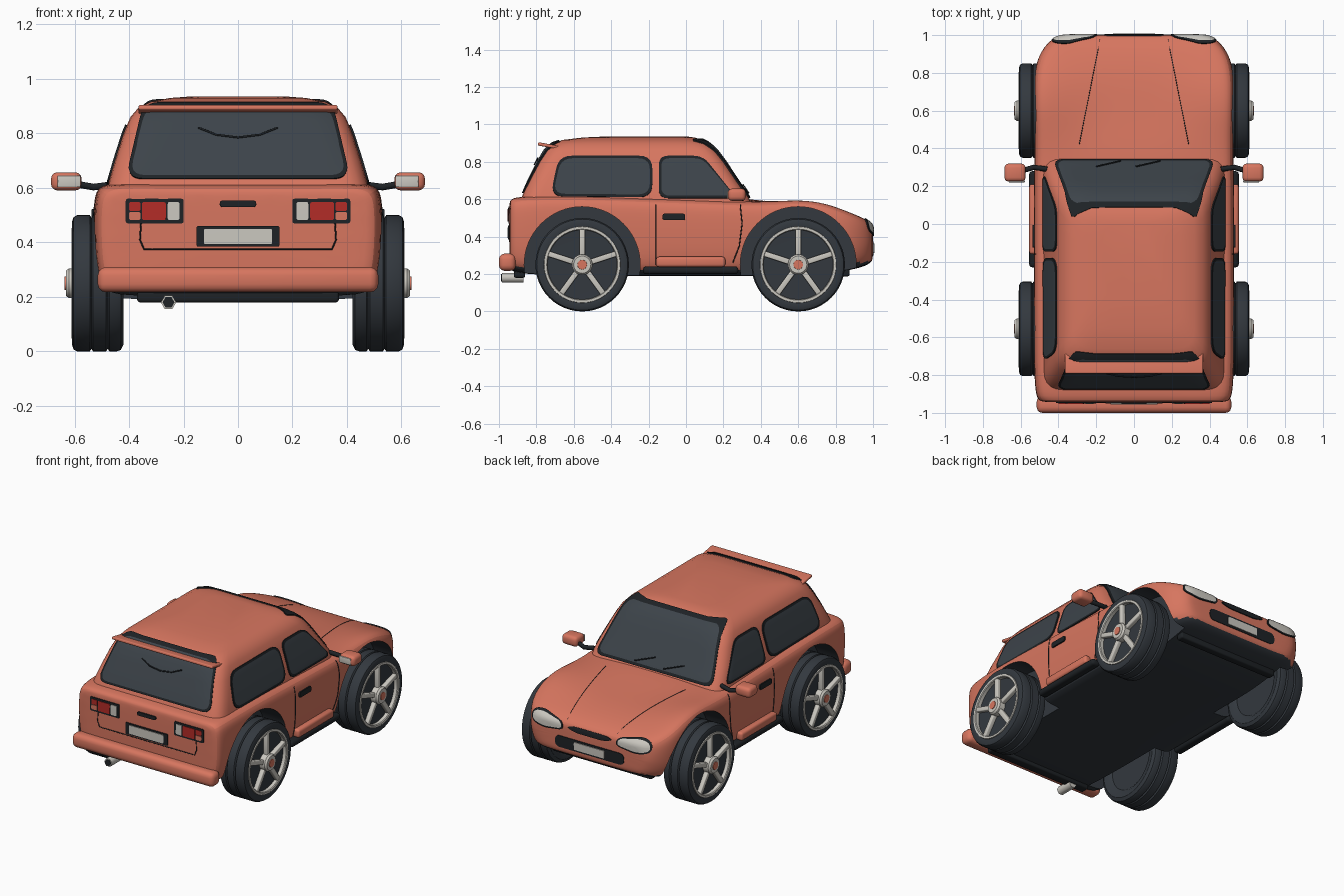
import bpy, bmesh
from math import pi, sin, cos
from mathutils import Vector, Matrix
from mathutils.bvhtree import BVHTree

cube = bpy.data.objects.get("Cube")
if cube:
    bpy.data.objects.remove(cube, do_unlink=True)


def material(name, rgb):
    m = bpy.data.materials.new(name)
    m.use_nodes = True
    m.diffuse_color = (*rgb, 1)
    m.node_tree.nodes["Principled BSDF"].inputs["Base Color"].default_value = (*rgb, 1)
    return m


PAINT = material("coral_paint", (0.68, 0.18, 0.115))
DARK = material("dark_rubber", (0.033, 0.04, 0.049))
GLASS = material("smoked_glass", (0.046, 0.057, 0.068))
TRIM = material("black_trim", (0.013, 0.016, 0.019))
LIGHT = material("pale_grey", (0.6, 0.58, 0.53))
RED = material("lamp_red", (0.45, 0.025, 0.02))


def smooth(ob):
    bpy.ops.object.select_all(action="DESELECT")
    ob.select_set(True)
    bpy.context.view_layer.objects.active = ob
    bpy.ops.object.shade_smooth_by_angle(angle=0.6)


def add(name, bm, mats):
    me = bpy.data.meshes.new(name)
    bm.to_mesh(me)
    bm.free()
    ob = bpy.data.objects.new(name, me)
    bpy.context.collection.objects.link(ob)
    for m in mats:
        me.materials.append(m)
    smooth(ob)
    return ob


def skin(name, rings, mats, caps=True, rims=0, facing=None):
    """Joins closed rings of points; the first few bands may use the second material."""
    bm = bmesh.new()
    vr = [[bm.verts.new(p) for p in r] for r in rings]
    n = len(rings[0])
    for i in range(len(vr) - 1):
        for j in range(n):
            k = (j + 1) % n
            f = bm.faces.new((vr[i][j], vr[i][k], vr[i + 1][k], vr[i + 1][j]))
            f.material_index = int(i < rims)
    if caps:
        bm.faces.new(vr[0])
        bm.faces.new(vr[-1])
    bmesh.ops.remove_doubles(bm, verts=bm.verts, dist=1e-5)
    bmesh.ops.recalc_face_normals(bm, faces=bm.faces)
    if facing and sum(f.normal.dot(facing) * f.calc_area() for f in bm.faces) < 0:
        bmesh.ops.reverse_faces(bm, faces=bm.faces)
    return add(name, bm, mats)


def round_poly(corners, r, arc=5, seg=8):
    pts, n = [], len(corners)
    cs = [Vector(c) for c in corners]
    arcs = []
    for i, c in enumerate(cs):
        a, b = cs[i - 1] - c, cs[(i + 1) % n] - c
        p = c + a.normalized() * min(r, a.length * 0.48)
        q = c + b.normalized() * min(r, b.length * 0.48)
        arcs.append([p.lerp(c, t).lerp(c.lerp(q, t), t) for t in [k / arc for k in range(arc + 1)]])
    for i, a in enumerate(arcs):
        nxt = arcs[(i + 1) % n][0]
        pts += a + [a[-1].lerp(nxt, k / seg) for k in range(1, seg)]
    return pts


def rect(x0, x1, z0, z1):
    return [(x0, z0), (x1, z0), (x1, z1), (x0, z1)]


def lathe(name, profile, s, y, z, mat, caps=False, n=48):
    return skin(name, [[(s * x, y + r * cos(2 * pi * k / n), z + r * sin(2 * pi * k / n))
                        for k in range(n)] for x, r in profile], [mat], caps)


def box(name, loc, size, mat, bevel=0.01, turn=None):
    bm = bmesh.new()
    bmesh.ops.create_cube(bm, size=1, matrix=Matrix.Diagonal((*size, 1)))
    bmesh.ops.bevel(bm, geom=bm.edges[:], offset=bevel, segments=3, profile=0.5, affect="EDGES")
    bm.transform(Matrix.Translation(loc) @ (turn or Matrix()))
    return add(name, bm, [mat])


def tube(name, pts, r, mat):
    cu = bpy.data.curves.new(name, "CURVE")
    cu.dimensions, cu.bevel_depth, cu.bevel_resolution, cu.use_fill_caps = "3D", r, 1, True
    sp = cu.splines.new("POLY")
    sp.points.add(len(pts) - 1)
    for p, co in zip(sp.points, pts):
        p.co = (*co, 1)
    cu.materials.append(mat)
    ob = bpy.data.objects.new(name, cu)
    bpy.context.collection.objects.link(ob)


# Lower body: stations of (y, half width, bottom, centre top, fender top)
STATIONS = [(-.945, .46, .25, .575, .575), (-.94, .505, .22, .6, .6), (-.89, .527, .2, .615, .615),
            (-.6, .532, .19, .62, .62), (-.2, .53, .19, .61, .605), (.2, .53, .19, .605, .592),
            (.36, .527, .19, .6, .585), (.5, .528, .19, .58, .592), (.62, .532, .19, .565, .6),
            (.75, .532, .2, .55, .582), (.87, .517, .22, .525, .533), (.955, .465, .24, .495, .497),
            (.995, .41, .265, .465, .465), (1.0, .35, .29, .44, .44)]
rings = []
for y, w, zb, zc, zf in STATIONS:
    half = [(.75, zb), (.93, zb + .01), (.985, zb + .08), (1, (zb + zf) / 2), (1, zf - .07),
            (.975, zf - .015), (.88, zf + .002), (.6, (zc + zf) / 2), (.3, zc)]
    ring = [(0, y, zb)] + [(w * a, y, z) for a, z in half] + [(0, y, zc)]
    rings.append(ring + [(-w * a, y, z) for a, z in reversed(half)])
body = skin("body", rings, [PAINT, DARK])
body.modifiers.new("round", "SUBSURF").levels = 2

# Wheel arches
WHEELS = (-.555, .60)
bm = bmesh.new()
for y in WHEELS:
    for s in (1, -1):
        bmesh.ops.create_cone(bm, cap_ends=True, segments=64, radius1=.31, radius2=.31, depth=.36,
                              matrix=Matrix.Translation((s * .55, y, .25)) @ Matrix.Rotation(pi / 2, 4, "Y"))
for f in bm.faces:
    f.material_index = 1
cutter = add("arch_cutter", bm, [PAINT, DARK])
cutter.hide_render = True
cut = body.modifiers.new("arches", "BOOLEAN")
cut.object, cut.operation, cut.solver = cutter, "DIFFERENCE", "EXACT"
bpy.context.view_layer.update()
body_mesh = bpy.data.meshes.new_from_object(body.evaluated_get(bpy.context.evaluated_depsgraph_get()))
body.modifiers.clear()
body.data = body_mesh
bpy.data.objects.remove(cutter, do_unlink=True)
for p in body_mesh.polygons:
    if p.normal.z < -.6 and p.center.z < .27:
        p.material_index = 1
smooth(body)

# Cabin: levels of (z, half width, front y, rear y)
LEVELS = [(.56, .483, .36, -.895), (.62, .475, .33, -.875), (.7, .452, .275, -.84), (.8, .42, .21, -.79),
          (.86, .395, .165, -.755), (.895, .365, .13, -.72), (.917, .32, .09, -.66),
          (.93, .25, .045, -.55), (.936, .17, 0, -.42)]
cabin = skin("cabin", [[(p.x, p.y, z) for p in round_poly(rect(-w, w, b, f), .1)]
                       for z, w, f, b in LEVELS], [PAINT])

trees = []
for ob in (body, cabin):
    trees.append(BVHTree.FromPolygons([v.co for v in ob.data.vertices],
                                      [p.vertices[:] for p in ob.data.polygons]))


def project(pts, axis, s, lift):
    """Drops 2D points onto the bodywork along an axis."""
    out, last = [], None
    for a, b in pts:
        o = {"x": (s * 3, a, b), "y": (a, s * 3, b), "z": (a, b, s * 3)}[axis]
        d = Vector([-s * (axis == k) for k in "xyz"])
        hits = [h for h in (t.ray_cast(Vector(o), d) for t in trees) if h[0]]
        if hits:
            h = min(hits, key=lambda q: q[3])
            n = h[1] if h[1].dot(d) < 0 else -h[1]
            last = h[0] + n * lift
        out.append(last if last else Vector(o) + d * 2)
    return out


def panel(name, corners, r, axis, s, mats, trim=0, lift=.007):
    """A thin rounded plate that follows the bodywork, with an optional trim band."""
    pts = round_poly(corners, r)
    lo = Vector([min(p[i] for p in pts) for i in (0, 1)])
    hi = Vector([max(p[i] for p in pts) for i in (0, 1)])
    mid, h = (lo + hi) / 2, (hi - lo) / 2
    rings = [project(pts, axis, s, -.01), project(pts, axis, s, lift)]
    for k in range(7):
        f = Vector([(1 - trim / h[i]) * (1 - k / 6) for i in (0, 1)])
        if trim or k:
            rings.append(project([mid + (p - mid) * f for p in pts], axis, s, lift))
    facing = Vector([s * (axis == k) for k in "xyz"])
    skin(name, rings, mats, False, 2 if trim else 0, facing)


def seam(name, pts, axis, s, r=.003, mat=TRIM, lift=0):
    path = [Vector(a).lerp(Vector(b), k / 10) for a, b in zip(pts, pts[1:]) for k in range(11)]
    tube(name, project(path, axis, s, lift), r, mat)


# Glazing
GL = [GLASS, TRIM]
panel("windshield", [(-.425, .605), (.425, .605), (.345, .918), (-.345, .918)], .05, "y", 1, GL, .015, .008)
panel("rear_window", [(-.41, .632), (.41, .632), (.345, .908), (-.345, .908)], .06, "y", -1, GL, .012, .008)
for s, side in ((1, "left"), (-1, "right")):
    panel(side + "_door_window", [(-.145, .605), (.27, .605), (.09, .83), (-.145, .83)], .05, "x", s, GL, .013)
    panel(side + "_rear_side_window", [(-.725, .615), (-.18, .61), (-.18, .83), (-.68, .83)], .07, "x", s, GL, .013)
    # Doors, sills and handles
    seam(side + "_door_rear_seam", [(-.16, .25), (-.16, .57)], "x", s)
    seam(side + "_door_front_seam", [(.25, .26), (.285, .35), (.3, .47), (.29, .57)], "x", s)
    panel(side + "_door_handle", rect(-.125, -.005, .488, .522), .012, "x", s, [TRIM], 0, .009)
    box(side + "_sill", (s * .525, .025, .22), (.06, .51, .042), TRIM, .018)
    box(side + "_side_skirt", (s * .53, .025, .265), (.05, .37, .055), PAINT, .015)
    # Hood seams and headlights
    seam(side + "_hood_seam", [(s * .29, .42), (s * .18, .975)], "z", 1, .002)
    panel(side + "_headlight", [(s * x, z) for x, z in
          ((.19, .42), (.34, .40), (.435, .425), (.43, .485), (.36, .497), (.2, .468))], .04, "y", 1, [LIGHT, TRIM], .01)
    # Tail lamps
    for part, x0, x1, z0, z1, m, up in (("housing", .2, .412, .47, .56, TRIM, .005), ("red", .265, .352, .482, .548, RED, .009),
                                       ("clear", .215, .258, .482, .548, LIGHT, .009),
                                       ("outer", .358, .4, .515, .548, RED, .009),
                                       ("outer_low", .358, .4, .482, .512, PAINT, .009)):
        panel(f"{side}_tail_{part}", [(s * x, z) for x, z in rect(x0, x1, z0, z1)], .008, "y", -1, [m], 0, up)
    # Mirrors
    tube(side + "_mirror_arm", [(s * .46, .29, .612), (s * .53, .3, .603), (s * .6, .28, .615)], .014, TRIM)
    box(side + "_mirror", (s * .63, .272, .624), (.112, .095, .066), PAINT, .022)
    box(side + "_mirror_glass", (s * .62, .225, .624), (.085, .009, .042), LIGHT, .003)

# Nose
panel("grille", [(-.17, .445), (-.1, .425), (.1, .425), (.17, .445), (.12, .458), (-.12, .458)], .03, "y", 1, [TRIM])
panel("lower_intake", rect(-.25, .25, .3, .375), .035, "y", 1, [TRIM], 0, .004)
panel("front_plate", rect(-.11, .11, .312, .362), .008, "y", 1, [LIGHT], 0, .009)
box("front_lip", (0, .85, .21), (.72, .05, .045), TRIM)
for x in (-.2, .01):
    seam("wiper", [(x, .295), (x + .13, .325)], "z", 1, .004, TRIM, .012)

# Tail
seam("tailgate_seam", [(-.35, .56), (-.36, .41), (-.345, .375), (.345, .375), (.36, .41), (.35, .56)], "y", -1)
panel("rear_plate_frame", rect(-.152, .152, .385, .46), .006, "y", -1, [TRIM], 0, .006)
panel("rear_plate", rect(-.125, .125, .394, .45), .006, "y", -1, [LIGHT], 0, .01)
panel("tailgate_handle", rect(-.067, .067, .53, .553), .01, "y", -1, [TRIM], 0, .009)
seam("rear_wiper", [(-.145, .815), (-.08, .79), (0, .78), (.08, .79), (.145, .815)], "y", -1, .004, TRIM, .012)
box("rear_bumper", (0, -.955, .263), (1.03, .09, .092), PAINT, .03)
box("rear_valance", (0, -.89, .2), (.74, .06, .04), TRIM)
box("spoiler", (0, -.735, .886), (.73, .115, .018), PAINT, .006, Matrix.Rotation(-.18, 4, "X"))
tube("exhaust", [(-.255, -.985, .18), (-.255, -.87, .18)], .028, LIGHT)
tube("exhaust_bore", [(-.255, -.988, .18), (-.255, -.95, .18)], .022, TRIM)

# Wheels
TYRE = [(.44, 0), (.44, .17), (.425, .19), (.42, .225), (.43, .245), (.445, .25), (.472, .25), (.478, .241),
        (.484, .25), (.532, .25), (.538, .241), (.544, .25), (.59, .25), (.603, .243), (.61, .225),
        (.606, .2), (.585, .187), (.58, 0)]
RIM = [(.58, .186), (.607, .186), (.612, .19), (.612, .203), (.6, .206), (.58, .206), (.58, .186)]
for y, end in zip(WHEELS, ("rear", "front")):
    for s, side in ((1, "left"), (-1, "right")):
        tag = f"{end}_{side}_"
        lathe(tag + "tyre", TYRE, s, y, .25, DARK)
        lathe(tag + "rim", RIM, s, y, .25, LIGHT)
        lathe(tag + "hub", [(.57, .055), (.62, .055), (.632, .046)], s, y, .25, LIGHT, True, 32)
        lathe(tag + "hub_cap", [(.62, .027), (.636, .025)], s, y, .25, PAINT, True, 24)
        for k in range(5):
            turn = Matrix.Rotation(2 * pi * k / 5, 4, "X")
            box(tag + "spoke", Vector((s * .595, y, .25)) + turn @ Vector((0, 0, .112)),
                (.03, .03, .16), LIGHT, .006, turn)
